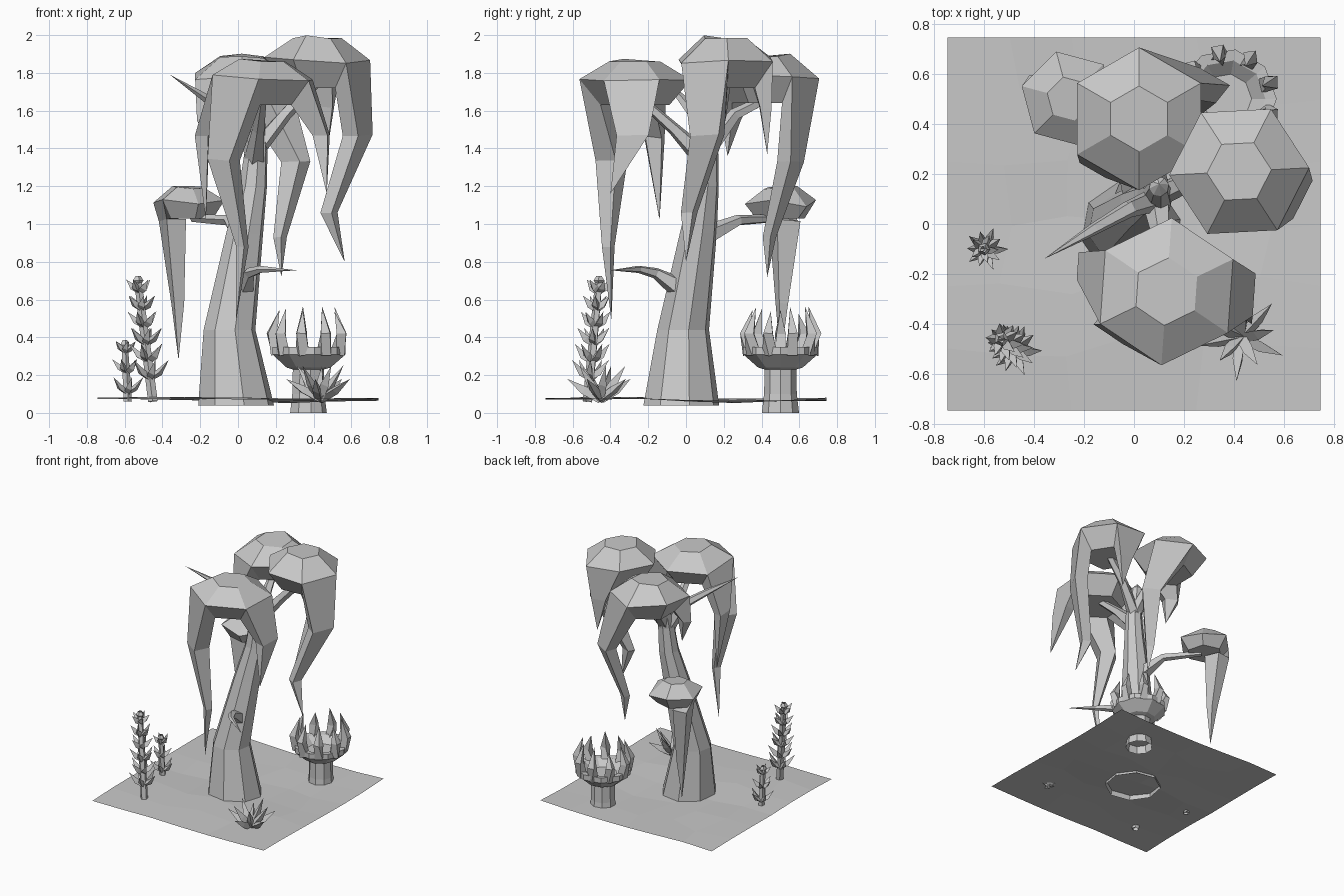
import bpy, bmesh, math, random
from mathutils import Vector

cube = bpy.data.objects.get("Cube")
if cube:
    bpy.data.objects.remove(cube)

random.seed(4)
grey = bpy.data.materials.new("stone_grey")
grey.use_nodes = True
grey.diffuse_color = (0.58, 0.58, 0.58, 1)
grey.node_tree.nodes["Principled BSDF"].inputs["Base Color"].default_value = (0.58, 0.58, 0.58, 1)
grey.node_tree.nodes["Principled BSDF"].inputs["Roughness"].default_value = 0.9


def finish(name, bm):
    bmesh.ops.recalc_face_normals(bm, faces=bm.faces)
    mesh = bpy.data.meshes.new(name)
    bm.to_mesh(mesh)
    bm.free()
    mesh.materials.append(grey)
    obj = bpy.data.objects.new(name, mesh)
    bpy.context.collection.objects.link(obj)
    return obj


def loft(bm, rings):
    """Join rings of points; a ring of one point closes to a tip."""
    rows = [[bm.verts.new(p) for p in ring] for ring in rings]
    for a, b in zip(rows, rows[1:]):
        n = max(len(a), len(b))
        for i in range(n):
            j = (i + 1) % n
            if len(b) == 1:
                bm.faces.new((a[i], a[j], b[0]))
            elif len(a) == 1:
                bm.faces.new((a[0], b[j], b[i]))
            else:
                bm.faces.new((a[i], a[j], b[j], b[i]))
    return rows


def circle(c, r, n, turn=0.0, u=Vector((1, 0, 0)), v=Vector((0, 1, 0))):
    angles = [math.radians(turn) + math.tau * k / n for k in range(n)]
    return [Vector(c) + u * r * math.cos(a) + v * r * math.sin(a) for a in angles]


def tube(bm, path, radii, sides):
    """Tapering tube along a path; a zero radius makes a tip."""
    pts = [Vector(p) for p in path]
    rings = []
    for i, (p, r) in enumerate(zip(pts, radii)):
        d = (pts[min(i + 1, len(pts) - 1)] - pts[max(i - 1, 0)]).normalized()
        u = d.cross(Vector((0.31, 0.17, 0.9))).normalized()
        rings.append([p] if r == 0 else circle(p, r, sides, 20, u, d.cross(u)))
    loft(bm, rings)


def ground_z(x, y):
    return 0.075 - 0.02 * math.exp(-((x - .25) ** 2 + (y - .3) ** 2) / .18) \
        + 0.014 * math.exp(-((x + .35) ** 2 + (y + .4) ** 2) / .08)


# Ground sheet with gentle dips
bm = bmesh.new()
bmesh.ops.create_grid(bm, x_segments=6, y_segments=6, size=0.745)
for v in bm.verts:
    if max(abs(v.co.x), abs(v.co.y)) < 0.7:
        v.co.x += random.uniform(-.05, .05)
        v.co.y += random.uniform(-.05, .05)
    v.co.z = ground_z(v.co.x, v.co.y) + random.uniform(-.006, .006)
ground = finish("ground", bm)
for p in ground.data.polygons:
    p.use_smooth = False

# Bent trunk
trunk = [(-.01, -.025, .04, .205), (-.045, -.015, .44, .14), (.035, .065, .95, .1),
         (.08, .1, 1.2, .075), (.095, .11, 1.38, .062), (.1, .15, 1.6, .04)]
bm = bmesh.new()
loft(bm, [circle(t[:3], t[3], 8, 12) for t in trunk] + [[Vector((.1, .16, 1.64))]])
finish("trunk", bm)

# Branches: supports for the caps, and bare twigs
branches = {
    "front_cap_branch": ([(.09, .1, 1.34), (.11, -.06, 1.5), (.13, -.24, 1.66)], [.06, .035, .025]),
    "back_cap_branch": ([(.1, .12, 1.4), (.08, .26, 1.58), (.03, .42, 1.66)], [.05, .035, .025]),
    "left_cap_branch": ([(.1, .12, 1.4), (.25, .18, 1.58), (.42, .21, 1.76)], [.05, .035, .03]),
    "small_cap_branch": ([(.02, .09, .93), (-.05, .28, 1.02), (-.24, .49, 1.03)], [.06, .03, .02]),
    "low_twig": ([(.02, 0, .64), (.06, -.16, .74), (.12, -.25, .76), (.31, -.4, .755)],
                 [.07, .03, .02, 0]),
    "high_twig": ([(.09, .1, 1.36), (-.02, .06, 1.56), (-.16, -.02, 1.66), (-.36, -.14, 1.79)],
                  [.05, .035, .025, 0]),
}
for name, (path, radii) in branches.items():
    bm = bmesh.new()
    tube(bm, path, radii, 5)
    finish(name, bm)


# Six-sided caps whose rim hangs down in tapering tendrils
def cap(name, centre, r, rise, depth, turn, floor, tendrils):
    c = Vector(centre)
    bm = bmesh.new()
    rings = [circle(c - Vector((0, 0, depth)), r * floor, 6, turn),
             circle(c, r, 6, turn),
             circle(c + Vector((0, 0, rise)), r * .46, 6, turn)]
    for p in rings[1]:
        p.z += random.uniform(-.02, .02)
    for p in rings[2]:
        p.z += random.uniform(-.012, .012)
    rows = loft(bm, rings)
    bm.faces.new(rows[0])
    bm.faces.new(rows[2])
    low, rim = rings[0], rings[1]
    for k, sections, tip in tendrils:
        j = (k + 1) % 6
        along = (rim[j] - rim[k]).normalized()
        out = Vector((along.y, -along.x, 0)).normalized()
        strip = [[rim[k], rim[j], low[j], low[k]]]
        for x, y, z, w, d in sections:
            m = Vector((x, y, z))
            strip.append([m - along * w + out * d, m + along * w + out * d,
                          m + along * w * .8 - out * d, m - along * w * .8 - out * d])
        loft(bm, strip + [[Vector(tip)]])
    finish(name, bm)


cap("front_cap", (.13, -.27, 1.77), .295, .1, .14, 26, .62, [
    (3, [(-.07, -.39, 1.34, .07, .06), (.025, -.41, .88, .025, .025)], (-.01, -.395, .49)),
    (5, [(.44, -.28, 1.47, .085, .04)], (.47, -.4, 1.16)),
    (2, [(-.19, -.17, 1.46, .055, .035)], (-.17, -.14, 1.02))])
cap("back_cap", (.02, .42, 1.78), .285, .11, .14, 30, .62, [
    (0, [(.3, .55, 1.33, .07, .045), (.22, .44, .93, .03, .025)], (.23, .43, .72)),
    (3, [(-.15, .24, 1.55, .06, .03)], (-.12, .22, 1.36))])
cap("left_cap", (.42, .21, 1.87), .28, .12, .15, 3, .62, [
    (5, [(.63, .12, 1.47, .085, .05), (.48, .02, 1.06, .035, .035)], (.565, 0, .8)),
    (1, [(.45, .42, 1.62, .06, .03)], (.47, .43, 1.37))])
cap("small_cap", (-.26, .5, 1.11), .195, .085, .08, 45, .68, [
    (2, [(-.345, .53, 1.02, .08, .055), (-.318, .51, .58, .03, .028)], (-.315, .5, .28))])

# Crown plant: stem, bowl and a ring of claws
cx, cy = .37, .5
bm = bmesh.new()
profile = [(0, .1), (.1, .088), (.23, .085), (.24, .12), (.31, .2), (.35, .2), (.345, .155), (.3, .1)]
rows = loft(bm, [circle((cx, cy, z), r, 9) for z, r in profile])
bm.faces.new(rows[-1])
finish("crown_bowl", bm)
bm = bmesh.new()
for k in range(9):
    a = math.tau * (k + .5) / 9
    co, si = math.cos(a), math.sin(a)
    top = random.uniform(.5, .57)
    path = [(cx + co * q, cy + si * q, z) for q, z in ((.165, .31), (.19, .42), (.15, top))]
    tube(bm, path, [.04, .035, 0], 4)
finish("crown_claws", bm)


# Upright stalks with tiers of pointed leaves
def stalk(name, foot, head, tiers, size):
    foot, head = Vector(foot), Vector(head)
    bm = bmesh.new()
    tube(bm, [foot, foot.lerp(head, .5), head], [size * .27, size * .25, size * .2], 5)
    tube(bm, [head - Vector((0, 0, .02)), head, head + Vector((0, 0, .025))],
         [size * .15, size * .3, size * .15], 5)
    for t in range(tiers):
        f = .24 + .7 * t / (tiers - 1)
        p = foot.lerp(head, f)
        reach = size * (1.15 - .5 * f)
        for k in range(5):
            a = math.tau * k / 5 + t * .6
            d = Vector((math.cos(a), math.sin(a), 0))
            up = Vector((0, 0, reach))
            tube(bm, [p - up * .3, p + d * reach * .5, p + d * reach + up * .65],
                 [size * .2, size * .22, 0], 3)
    finish(name, bm)


stalk("tall_stalk", (-.45, -.52, .06), (-.53, -.46, .7), 6, .1)
stalk("short_stalk", (-.585, -.1, .06), (-.6, -.1, .36), 3, .085)

# Tuft of spreading blades
bm = bmesh.new()
base = Vector((.43, -.45, .07))
for k in range(10):
    a = math.tau * k / 10 + .2
    d = Vector((math.cos(a), math.sin(a), 0))
    reach, height = (.18, .11) if k % 2 else (.13, .18)
    path = [base, base + d * reach * .5 + Vector((0, 0, height * .45)),
            base + d * reach + Vector((0, 0, height))]
    tube(bm, path, [.025, .026, 0], 3)
finish("leaf_tuft", bm)
